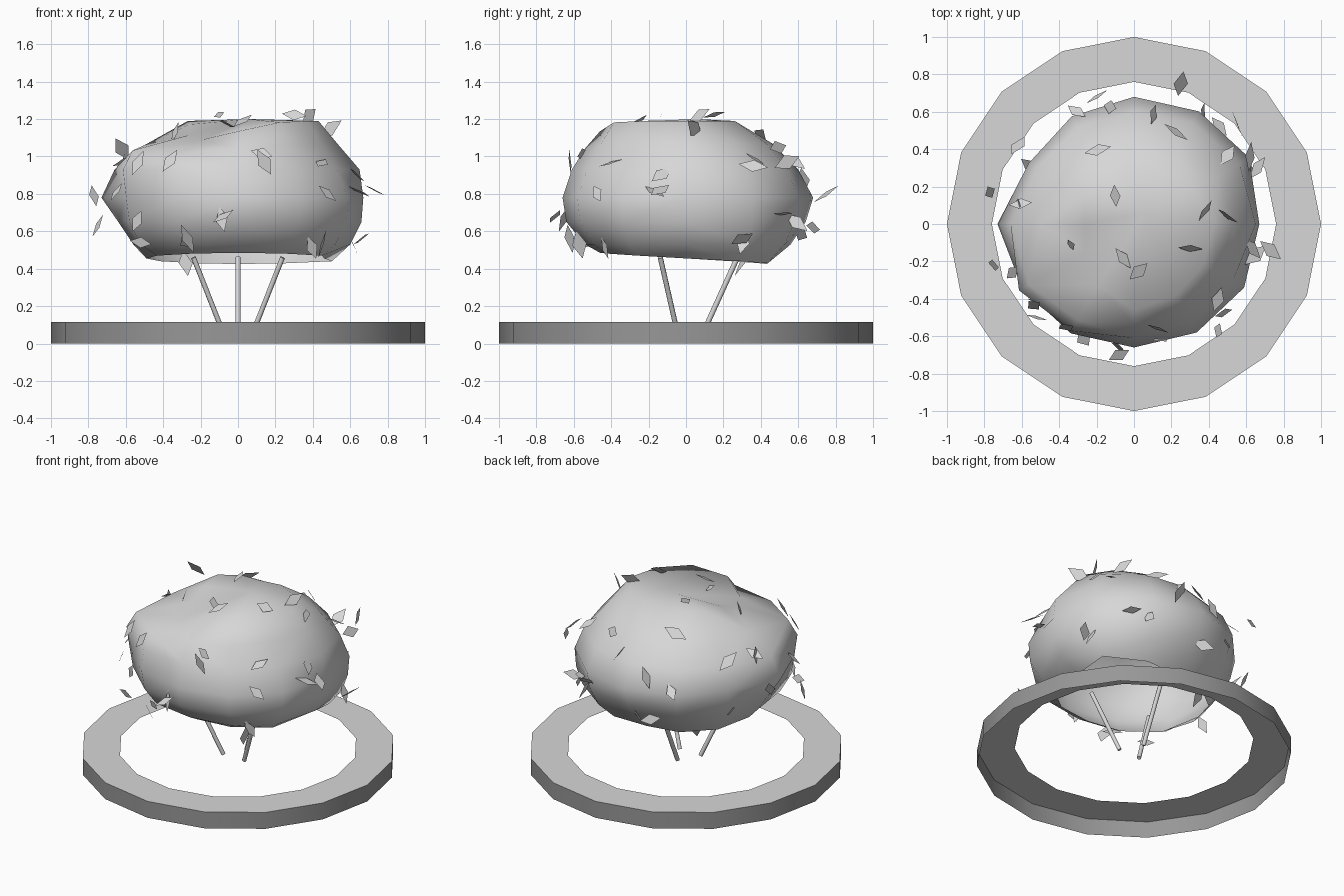
import bpy
import bmesh
import random
from math import sin, cos, pi, radians
from mathutils import Vector
from mathutils.bvhtree import BVHTree

random.seed(7)
if "Cube" in bpy.data.objects:
    bpy.data.objects.remove(bpy.data.objects["Cube"])


def material(name, value):
    mat = bpy.data.materials.new(name)
    mat.use_nodes = True
    mat.diffuse_color = (value, value, value, 1)
    mat.node_tree.nodes["Principled BSDF"].inputs["Base Color"].default_value = mat.diffuse_color
    return mat


light_grey = material("light_grey", 0.68)
dark_grey = material("dark_grey", 0.31)


def finish(bm, name, angle=None):
    mesh = bpy.data.meshes.new(name)
    bm.to_mesh(mesh)
    bm.free()
    mesh.materials.append(light_grey)
    obj = bpy.data.objects.new(name, mesh)
    bpy.context.collection.objects.link(obj)
    if angle:
        bpy.ops.object.select_all(action="DESELECT")
        obj.select_set(True)
        bpy.context.view_layer.objects.active = obj
        bpy.ops.object.shade_smooth_by_angle(angle=angle)
    return obj


def loft(loops):
    """Skin a list of closed loops, ordered from the bottom up."""
    bm = bmesh.new()
    rows = [[bm.verts.new(p) for p in loop] for loop in loops]
    for low, high in zip(rows, rows[1:]):
        for i in range(len(low)):
            j = (i + 1) % len(low)
            bm.faces.new((low[i], low[j], high[j], high[i]))
    return bm, rows


def circle(radius, z, sides=16):
    return [(radius * cos(2 * pi * i / sides), radius * sin(2 * pi * i / sides), z)
            for i in range(sides)]


# Ground ring: dark outer wall and light flat top, open underneath
bm, _ = loft([circle(1, 0), circle(1, 0.115), circle(0.76, 0.115)])
ring = finish(bm, "ground_ring", 0.52)
ring.data.materials.append(dark_grey)
for face in ring.data.polygons:
    face.material_index = int(abs(face.normal.z) < 0.5)

# Three splayed stems
for k, name in enumerate(("stem_back", "stem_left", "stem_right")):
    a = pi / 2 + k * 2 * pi / 3
    out = Vector((cos(a), sin(a), 0))
    foot = out * 0.093 + Vector((0, 0, 0.06))
    tip = out * 0.275 + Vector((0, 0, 0.46))
    axis = tip - foot
    bm = bmesh.new()
    bmesh.ops.create_cone(bm, cap_ends=True, segments=8, radius1=0.014,
                          radius2=0.014, depth=axis.length)
    bm.transform(axis.to_track_quat("Z", "Y").to_matrix().to_4x4())
    bmesh.ops.translate(bm, verts=bm.verts, vec=(foot + tip) / 2)
    finish(bm, name, 0.9)

# Foliage shell, open at the bottom: height, then the reach of eight spokes
SPOKES = (0, 1, 3, 5, 6, 7, 9, 11)  # in twelfths of a turn from +x
LEVELS = [
    (.455, (.46, .58, .43, .48, .49, .50, .46, .52)),
    (.53, (.60, .66, .56, .56, .56, .60, .54, .60)),
    (.65, (.66, .70, .64, .62, .64, .67, .64, .67)),
    (.78, (.67, .71, .68, .65, .73, .69, .66, .68)),
    (.93, (.65, .65, .60, .60, .66, .71, .61, .61)),
    (1.07, (.53, .53, .46, .46, .50, .65, .54, .51)),
    (1.19, (.43, .36, .24, .31, .26, .30, .46, .43)),
]


def foliage_loop(z, reach):
    radii = dict(zip(SPOKES, reach))
    pts = []
    for i in range(12):
        a = i * pi / 6
        r = radii.get(i) or (radii[i - 1] + radii[i + 1]) / 2
        # The upper front -x corner dips, and the rim rises towards the front
        dip = max(0, z - 0.95) * 0.42 * max(0, cos(a - radians(235))) ** 3
        lift = -0.03 * sin(a) if z < 0.5 else 0
        pts.append((r * cos(a), r * sin(a), z - dip + lift))
    return pts


shell, rows = loft([foliage_loop(*level) for level in LEVELS])
peak = shell.verts.new((0.06, 0.06, 1.2))
for i, v in enumerate(rows[-1]):
    shell.faces.new((v, rows[-1][(i + 1) % len(rows[-1])], peak))
bmesh.ops.triangulate(shell, faces=shell.faces[:])
tree = BVHTree.FromBMesh(shell)
finish(shell, "foliage_shell", 1.2)

# Loose diamond leaves
leaves = bmesh.new()


def add_leaf(spot, normal):
    rand = Vector([random.uniform(-1, 1) for _ in range(3)])
    facing = (normal + rand * 0.75).normalized()
    along = facing.orthogonal().normalized()
    across = facing.cross(along)
    turn = random.uniform(0, 2 * pi)
    along, across = (along * cos(turn) + across * sin(turn),
                     across * cos(turn) - along * sin(turn))
    half = random.uniform(0.06, 0.085)
    corners = (along * half, across * half * 0.5, -along * half, -across * half * 0.5)
    leaves.faces.new([leaves.verts.new(spot + c) for c in corners])


def scatter(spots, place, direction):
    """Drop leaves on the shell along a direction."""
    direction = Vector(direction)
    for a, b in spots:
        hit, normal, _, _ = tree.ray_cast(Vector(place(a, b)) - direction * 3, direction)
        if hit:
            add_leaf(hit + normal * 0.03, normal)


scatter([(-.52, .95), (-.35, .96), (.12, 1), (.43, .95), (.46, .79), (-.08, .67),
         (-.52, .66), (-.27, .56), (.38, .53)], lambda a, b: (a, 0, b), (0, 1, 0))
scatter([(-.3, .8), (.1, .95), (.35, .65), (-.05, .6)], lambda a, b: (a, 0, b), (0, -1, 0))
scatter([(-.12, .9), (-.16, .8), (.35, .97), (.5, .7), (.3, .55)],
        lambda a, b: (0, a, b), (-1, 0, 0))
scatter([(.1, .95), (-.25, .8), (.3, .65)], lambda a, b: (0, a, b), (1, 0, 0))
scatter([(-.12, .6), (.22, .47), (-.19, .38), (-.1, .15), (-.6, .1), (-.33, -.11),
         (-.05, -.18), (.03, -.25), (.3, -.13), (.38, .07), (.47, .04)],
        lambda a, b: (a, b, 0), (0, 0, -1))

# Leaves floating just off the sides
for x, y, z in [(-.77, .17, .79), (-.75, -.22, .63), (-.62, .42, 1.04), (-.52, -.5, .54),
                (-.27, -.62, .56), (-.08, -.7, .68), (.14, -.62, .97), (.45, -.57, .53),
                (.73, -.14, .82), (.62, .36, .95), (.55, .54, .97), (.25, .75, .8),
                (-.2, .68, .62), (.66, .3, .56), (-.28, .3, .43)]:
    add_leaf(Vector((x, y, z)), Vector((x, y, z - 0.8)).normalized())

finish(leaves, "loose_leaves")
